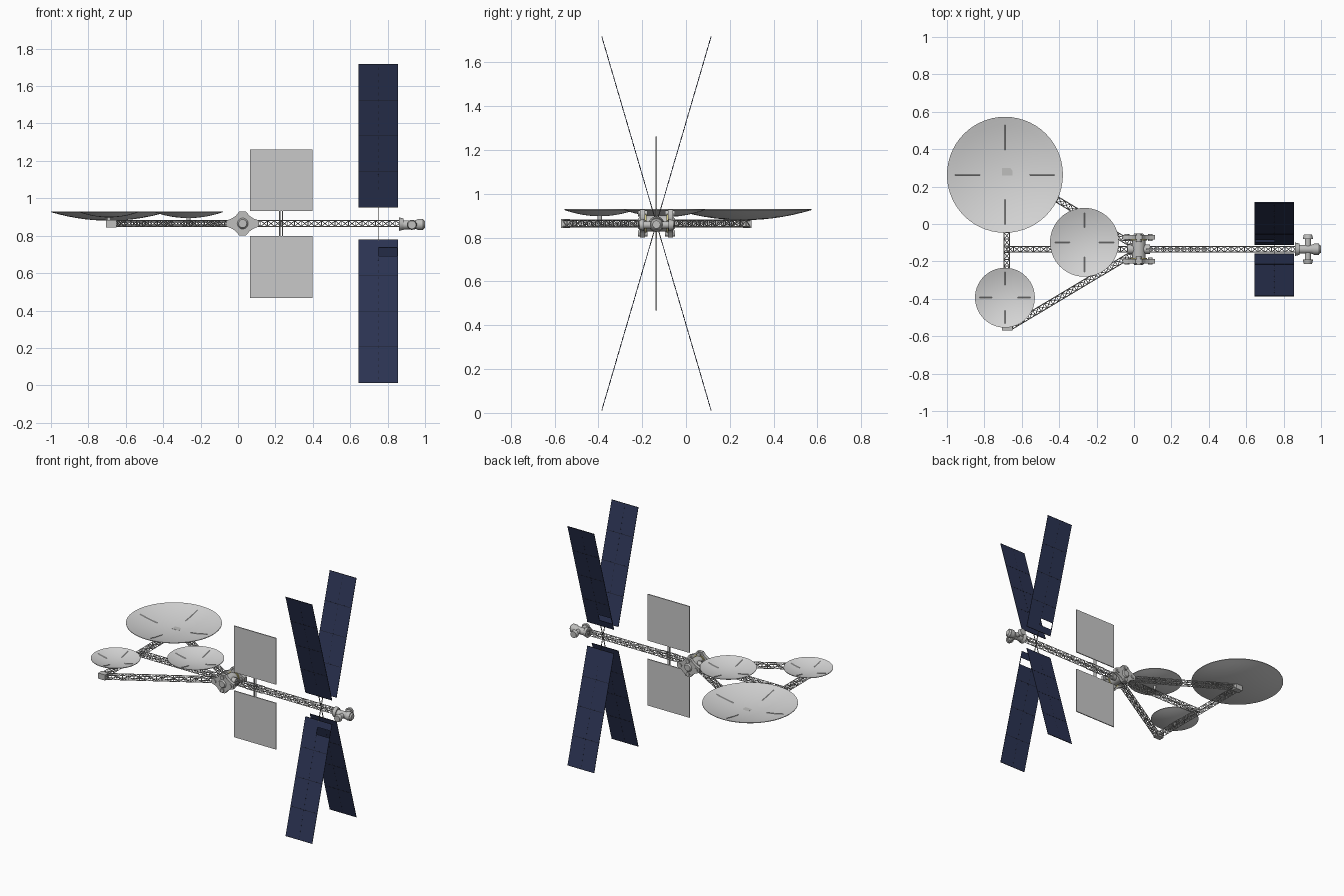
import bpy, bmesh, math
from mathutils import Vector, Matrix

if "Cube" in bpy.data.objects:
    bpy.data.objects.remove(bpy.data.objects["Cube"])

CY, CZ = -0.135, 0.865          # main axis of the station


def material(name, rgb):
    m = bpy.data.materials.new(name)
    m.diffuse_color = (*rgb, 1)
    m.use_nodes = True
    m.node_tree.nodes["Principled BSDF"].inputs["Base Color"].default_value = m.diffuse_color
    return m


DISH = material("light_grey", (0.68, 0.68, 0.68))
RAD = material("radiator_grey", (0.58, 0.58, 0.58))
TRUSS = material("truss_grey", (0.50, 0.50, 0.49))
HULL = material("hull_grey", (0.52, 0.52, 0.51))
DARK = material("dark_grey", (0.10, 0.10, 0.10))
NAVY = material("solar_navy", (0.024, 0.033, 0.085))
SEAM = material("seam_black", (0.012, 0.014, 0.025))
YELLOW = material("pale_yellow", (0.62, 0.56, 0.22))


def finish(name, bm, mat, smooth=False):
    bmesh.ops.recalc_face_normals(bm, faces=bm.faces)
    me = bpy.data.meshes.new(name)
    bm.to_mesh(me)
    bm.free()
    ob = bpy.data.objects.new(name, me)
    bpy.context.collection.objects.link(ob)
    me.materials.append(mat)
    if smooth:
        bpy.context.view_layer.objects.active = ob
        bpy.ops.object.select_all(action='DESELECT')
        ob.select_set(True)
        bpy.ops.object.shade_smooth_by_angle(angle=math.radians(35))
    return ob


def box(bm, lo, hi, mat=Matrix()):
    lo, hi = Vector(lo), Vector(hi)
    m = mat @ Matrix.Translation((lo + hi) / 2) @ Matrix.Diagonal((*(hi - lo), 1))
    bmesh.ops.create_cube(bm, size=1, matrix=m)


def rod(bm, a, b, r, r2=None, n=4):
    a, b = Vector(a), Vector(b)
    d = b - a
    m = Matrix.Translation((a + b) / 2) @ d.to_track_quat('Z', 'Y').to_matrix().to_4x4()
    bmesh.ops.create_cone(bm, cap_ends=True, segments=n, radius1=r,
                          radius2=r if r2 is None else r2, depth=d.length, matrix=m)


def truss(name, a, b, h=0.015, bay=0.036, r=0.0027):
    """Square lattice boom: four rails, frames and zigzag diagonals."""
    a, b = Vector((*a, CZ)), Vector((*b, CZ))
    d = (b - a).normalized()
    side, up = Vector((-d.y, d.x, 0)), Vector((0, 0, 1))
    corners = [side * (h * s) + up * (h * t) for s, t in ((1, 1), (-1, 1), (-1, -1), (1, -1))]
    n = round((b - a).length / bay)
    bm = bmesh.new()
    for c in corners:
        rod(bm, a + c, b + c, r)
    for i in range(n + 1):
        p, q = a.lerp(b, i / n), a.lerp(b, (i + 1) / n)
        for k in range(4):
            c, e = corners[k], corners[(k + 1) % 4]
            rod(bm, p + c, p + e, r * 0.75)
            if i < n:
                if i % 2:
                    c, e = e, c
                rod(bm, p + c, q + e, r * 0.75)
    finish(name, bm, TRUSS)


# lattice booms
truss("main_boom", (0.05, CY), (0.88, CY))
truss("dish_boom", (0.0, CY), (-0.68, CY))
truss("cross_boom", (-0.68, -0.55), (-0.68, 0.28))
truss("front_diagonal_boom", (-0.66, -0.55), (0.0, -0.155))
truss("rear_diagonal_boom", (-0.66, 0.28), (0.0, -0.115))

# boxes at the boom corners
bm = bmesh.new()
for y in (-0.55, 0.28):
    box(bm, (-0.705, y - 0.02, CZ - 0.02), (-0.65, y + 0.02, CZ + 0.02))
finish("corner_boxes", bm, HULL)


# dish antennas: thin parabolic bowls with cross ribs and a short mount
def dish(name, x, y, R, depth, rim=0.93):
    bm = bmesh.new()
    n, rings, t = 56, 7, 0.004
    base = rim - depth
    prof = [(R * i / rings, base + depth * (i / rings) ** 2) for i in range(rings + 1)]
    prof += [(r, z - t) for r, z in reversed(prof)]
    vs = [bm.verts.new((x + r, y, z)) for r, z in prof]
    es = [bm.edges.new((p, q)) for p, q in zip(vs, vs[1:])]
    bmesh.ops.spin(bm, geom=vs + es, cent=(x, y, 0), axis=(0, 0, 1),
                   angle=math.tau, steps=n, use_duplicate=False)
    bmesh.ops.remove_doubles(bm, verts=bm.verts, dist=1e-5)
    finish(name, bm, DISH, True)
    bm = bmesh.new()
    for k in range(4):
        c, s = math.cos(k * math.pi / 2), math.sin(k * math.pi / 2)
        for i in range(3, 6):
            (r0, z0), (r1, z1) = prof[i], prof[i + 1]
            rod(bm, (x + c * r0, y + s * r0, z0), (x + c * r1, y + s * r1, z1), 0.0025)
    finish(name + "_ribs", bm, DISH)
    bm = bmesh.new()
    rod(bm, (x, y, CZ), (x, y, base), 0.01, n=12)
    finish(name + "_mount", bm, HULL)


dish("large_dish", -0.69, 0.263, 0.31, 0.046)
dish("middle_dish", -0.265, -0.098, 0.184, 0.032)
dish("small_dish", -0.69, -0.394, 0.16, 0.028)

# hub: barrel across the boom, with a cross-shaped plate and cap on each end
HX = 0.025
bm = bmesh.new()
rod(bm, (HX, CY - 0.06, CZ), (HX, CY + 0.06, CZ), 0.037, n=24)
rod(bm, (HX - 0.06, CY, CZ), (HX + 0.06, CY, CZ), 0.026, n=20)
finish("hub_barrel", bm, HULL, True)
quarter = [(0.086, 0.016), (0.058, 0.027), (0.036, 0.042), (0.018, 0.064)]
outline = (quarter + [(-x, z) for x, z in reversed(quarter)]
           + [(-x, -z) for x, z in quarter] + [(x, -z) for x, z in reversed(quarter)])
bm, caps, rings = bmesh.new(), bmesh.new(), bmesh.new()
for s in (-1, 1):
    f = bm.faces.new([bm.verts.new((HX + x, CY + s * 0.052, CZ + z)) for x, z in outline])
    ext = bmesh.ops.extrude_face_region(bm, geom=[f])["geom"]
    bmesh.ops.translate(bm, vec=(0, s * 0.024, 0),
                        verts=[v for v in ext if isinstance(v, bmesh.types.BMVert)])
    rod(caps, (HX, CY + s * 0.07, CZ), (HX, CY + s * 0.085, CZ), 0.034, 0.022, 20)
    for dx in (-0.062, 0.062):
        rod(caps, (HX + dx, CY + s * 0.045, CZ), (HX + dx, CY + s * 0.082, CZ), 0.013, n=12)
    for dz in (-0.046, 0.046):
        rod(caps, (HX, CY + s * 0.04, CZ + dz), (HX, CY + s * 0.084, CZ + dz), 0.014, n=12)
    rod(rings, (HX, CY + s * 0.046, CZ), (HX, CY + s * 0.052, CZ), 0.044, n=24)
finish("hub_end_plates", bm, HULL)
finish("hub_caps", caps, HULL, True)
finish("hub_yellow_rings", rings, YELLOW, True)

# flat radiators above and below the boom, on twin posts
bm, posts = bmesh.new(), bmesh.new()
for s in (-1, 1):
    z0, z1 = sorted((CZ + s * 0.066, CZ + s * 0.397))
    box(bm, (0.065, CY - 0.0035, z0), (0.397, CY + 0.0035, z1))
    for x in (0.223, 0.238):
        rod(posts, (x, CY, CZ), (x, CY, CZ + s * 0.07), 0.0035, n=6)
    for z in (0.017, -0.017):
        box(posts, (0.165, CY + s * 0.016 - 0.002, CZ + z - 0.002),
            (0.295, CY + s * 0.016 + 0.002, CZ + z + 0.002))
finish("radiators", bm, RAD)
finish("radiator_posts", posts, TRUSS)

# four solar wings in an X; two of them have a window near the root
TILT = math.atan2(0.25, 0.855)
PX, W, S0, S1, T = 0.75, 0.105, 0.0885, 0.889, 0.0015
for name, ang, hole in (("upper_front", TILT, 0), ("upper_rear", -TILT, -1),
                        ("lower_front", math.pi - TILT, 1), ("lower_rear", math.pi + TILT, 0)):
    m = Matrix.Translation((PX, CY, CZ)) @ Matrix.Rotation(ang, 4, 'X')
    bm = bmesh.new()
    if hole:
        box(bm, (-W, -T, S0), (W, T, 0.135), m)
        box(bm, (-W, -T, 0.182), (W, T, S1), m)
        a, b = sorted((0, -hole * W))
        box(bm, (a, -T, 0.135), (b, T, 0.182), m)
        a, b = sorted((hole * (W - 0.005), hole * W))
        box(bm, (a, -T, 0.135), (b, T, 0.182), m)
    else:
        box(bm, (-W, -T, S0), (W, T, S1), m)
    finish(name + "_solar_wing", bm, NAVY)
    bm = bmesh.new()
    for i in range(5):
        z = S0 + 0.002 + (S1 - S0 - 0.004) * i / 4
        box(bm, (-W, -T - 0.0006, z - 0.0015), (W, T + 0.0006, z + 0.0015), m)
    for i in range(20):
        z = 0.19 + i * 0.035
        box(bm, (-0.001, -T - 0.0006, z), (0.001, T + 0.0006, z + 0.015), m)
    finish(name + "_wing_seams", bm, SEAM)
    bm = bmesh.new()
    box(bm, (-0.002, -0.002, 0), (0.002, 0.002, S0 + 0.01), m)
    finish(name + "_wing_mast", bm, DARK)

# docking module at the far end of the boom
bm = bmesh.new()
rod(bm, (0.862, CY, CZ - 0.003), (0.885, CY, CZ - 0.003), 0.036, 0.030, 16)
rod(bm, (0.885, CY, CZ - 0.007), (0.945, CY, CZ - 0.007), 0.024, n=16)
rod(bm, (0.94, CY, CZ - 0.005), (0.965, CY, CZ - 0.005), 0.020, 0.030, 16)
rod(bm, (0.965, CY, CZ - 0.005), (0.99, CY, CZ - 0.005), 0.030, n=16)
rod(bm, (0.99, CY, CZ - 0.005), (1.0, CY, CZ - 0.005), 0.026, 0.018, 16)
finish("docking_module", bm, HULL, True)
bm = bmesh.new()
for s in (-1, 1):
    rod(bm, (0.93, CY, CZ - 0.007), (0.93, CY + s * 0.062, CZ - 0.007), 0.017, n=16)
    rod(bm, (0.93, CY + s * 0.056, CZ - 0.007), (0.93, CY + s * 0.078, CZ - 0.007), 0.027, 0.022, 16)
finish("docking_side_ports", bm, HULL, True)
